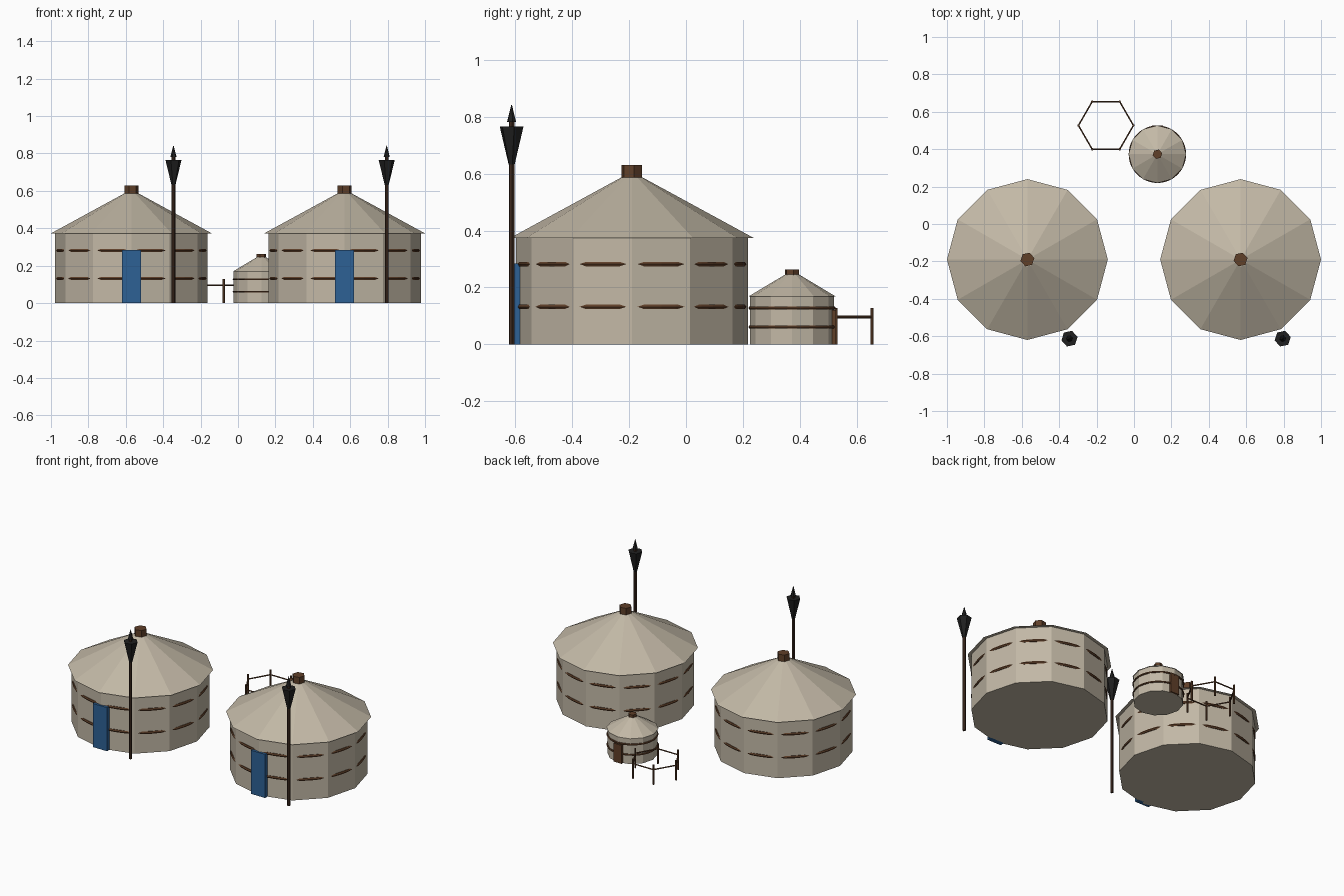
import bpy
from math import cos, sin, pi, radians
from mathutils import Vector

cube = bpy.data.objects.get("Cube")
if cube:
    bpy.data.objects.remove(cube, do_unlink=True)


def material(name, rgb):
    m = bpy.data.materials.new(name)
    m.use_nodes = True
    m.diffuse_color = (*rgb, 1)
    m.node_tree.nodes["Principled BSDF"].inputs["Base Color"].default_value = (*rgb, 1)
    return m


FELT = material("beige felt", (0.54, 0.48, 0.38))
BLUE = material("blue door paint", (0.027, 0.12, 0.30))
WOOD = material("brown wood", (0.115, 0.05, 0.022))
DARK = material("dark brown wood", (0.05, 0.024, 0.014))
IRON = material("black iron", (0.014, 0.014, 0.014))


def add_mesh(name, verts, faces, mat):
    me = bpy.data.meshes.new(name)
    me.from_pydata(verts, [], faces)
    me.materials.append(mat)
    ob = bpy.data.objects.new(name, me)
    bpy.context.collection.objects.link(ob)
    return ob


def turned(name, profile, sides, mat, at, turn=0):
    """Faceted solid of (radius, height) rings, capped at both ends."""
    verts = [(r * cos(turn + 2 * pi * i / sides), r * sin(turn + 2 * pi * i / sides), z)
             for r, z in profile for i in range(sides)]
    faces = [(k * sides + i, k * sides + (i + 1) % sides,
              (k + 1) * sides + (i + 1) % sides, (k + 1) * sides + i)
             for k in range(len(profile) - 1) for i in range(sides)]
    top = (len(profile) - 1) * sides
    faces += [tuple(reversed(range(sides))), tuple(range(top, top + sides))]
    ob = add_mesh(name, verts, faces, mat)
    ob.location = (at[0], at[1], 0)
    return ob


def band(name, at, z, major, minor):
    bpy.ops.mesh.primitive_torus_add(location=(at[0], at[1], z), major_radius=major,
                                     minor_radius=minor, major_segments=48, minor_segments=6)
    ob = bpy.context.object
    ob.name = name
    ob.data.materials.append(WOOD)


def box(name, centre, size, mat):
    bpy.ops.mesh.primitive_cube_add(size=1, location=centre)
    ob = bpy.context.object
    ob.name = name
    ob.scale = size
    ob.data.materials.append(mat)


def rail(name, a, b, radius):
    a, b = Vector(a), Vector(b)
    bpy.ops.mesh.primitive_cylinder_add(vertices=6, radius=radius, depth=(b - a).length,
                                        location=(a + b) / 2)
    ob = bpy.context.object
    ob.name = name
    ob.rotation_euler = (b - a).to_track_quat('Z', 'Y').to_euler()
    ob.data.materials.append(WOOD)


TWIST = radians(12)


def hut(name, at, wall_r, eave_r, eave_z, peak_r, peak_z, cap_r, cap_z, bands, band_r, band_t):
    turned(name + "_wall", [(wall_r, 0), (wall_r, eave_z)], 12, FELT, at)
    turned(name + "_roof", [(eave_r, eave_z), (peak_r, peak_z)], 12, FELT, at)
    turned(name + "_smoke_cap", [(cap_r, peak_z - 0.005), (cap_r, cap_z)], 6, WOOD, at, TWIST)
    for z in bands:
        band(name + "_rope_band", at, z, band_r, band_t)


# Two large tents, each with a blue door and a torch beside it
for side, x in (("right", -0.57), ("left", 0.57)):
    hut(side + "_tent", (x, -0.19), 0.408, 0.43, 0.373, 0.037, 0.587, 0.038, 0.63,
        (0.132, 0.282), 0.395, 0.009)
    box(side + "_tent_door", (x, -0.592, 0.142), (0.102, 0.032, 0.284), BLUE)
    spot = (x + 0.225, -0.613)
    turned(side + "_torch_pole", [(0.01, 0), (0.01, 0.785)], 6, DARK, spot, TWIST)
    turned(side + "_torch_basket", [(0.011, 0.632), (0.044, 0.766)], 6, IRON, spot, TWIST)
    turned(side + "_torch_spike", [(0.017, 0.781), (0.001, 0.842)], 6, IRON, spot, TWIST)

# Small tent with a wooden door at the back
small = (0.125, 0.373)
hut("small_tent", small, 0.148, 0.154, 0.168, 0.02, 0.248, 0.026, 0.263,
    (0.061, 0.128), 0.148, 0.0055)
box("small_tent_door", (small[0], 0.517, 0.06), (0.06, 0.02, 0.12), WOOD)

# Hexagonal fence
corners = [(-0.15 + 0.147 * cos(i * pi / 3), 0.527 + 0.147 * sin(i * pi / 3)) for i in range(6)]
for i, c in enumerate(corners):
    turned("fence_post", [(0.0065, 0), (0.0065, 0.128)], 6, WOOD, c)
    n = corners[(i + 1) % 6]
    rail("fence_rail", (*c, 0.096), (*n, 0.096), 0.0045)
